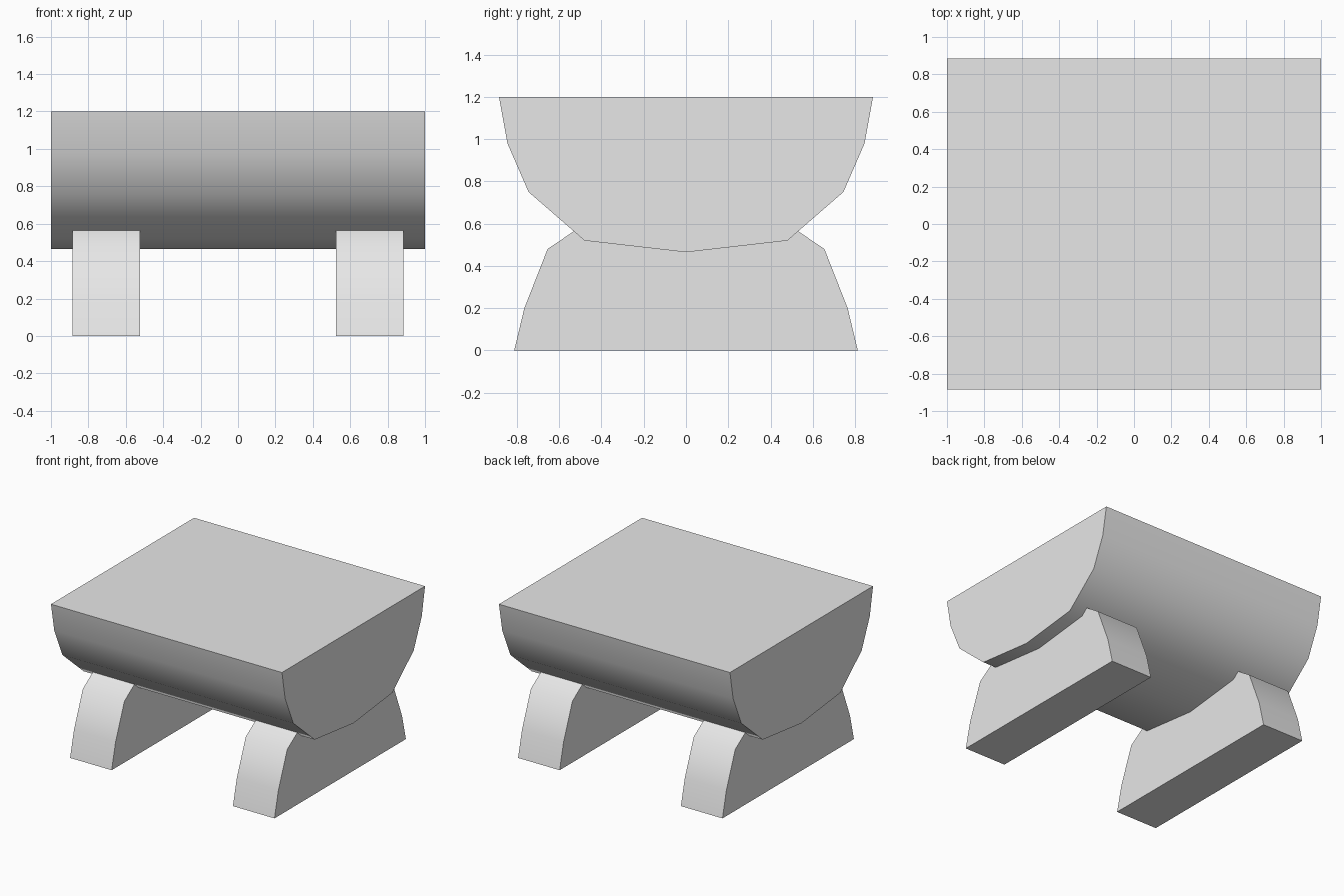
import bpy
import bmesh
import math

cube = bpy.data.objects.get("Cube")
if cube:
    bpy.data.objects.remove(cube, do_unlink=True)

GREY = (0.8, 0.8, 0.8, 1.0)
grey = bpy.data.materials.new("light grey")
grey.use_nodes = True
grey.diffuse_color = GREY
grey.node_tree.nodes["Principled BSDF"].inputs["Base Color"].default_value = GREY


def extruded_part(name, half_profile, x_min, x_max):
    """Mirror a (y, z) half profile across y = 0 and extrude it along x."""
    mirrored = [(-y, z) for y, z in reversed(half_profile) if y > 0]
    outline = half_profile + mirrored
    bm = bmesh.new()
    face = bm.faces.new([bm.verts.new((x_min, y, z)) for y, z in outline])
    side = bmesh.ops.extrude_face_region(bm, geom=[face], use_keep_orig=True)
    moved = [v for v in side["geom"] if isinstance(v, bmesh.types.BMVert)]
    bmesh.ops.translate(bm, verts=moved, vec=(x_max - x_min, 0, 0))
    bmesh.ops.recalc_face_normals(bm, faces=bm.faces)
    mesh = bpy.data.meshes.new(name)
    bm.to_mesh(mesh)
    bm.free()
    mesh.materials.append(grey)
    obj = bpy.data.objects.new(name, mesh)
    bpy.context.collection.objects.link(obj)
    # Smooth along the curve, sharp at the ends
    bpy.ops.object.select_all(action="DESELECT")
    obj.select_set(True)
    bpy.context.view_layer.objects.active = obj
    bpy.ops.object.shade_smooth_by_angle(angle=math.radians(40))
    return obj


# Half-log seat with a flat top
seat_profile = [(0.885, 1.2), (0.845, 0.98), (0.745, 0.75), (0.48, 0.52), (0, 0.465)]
extruded_part("seat", seat_profile, -1, 1)

# Cradle legs, their tops sunk into the seat
leg_profile = [(0.813, 0), (0.765, 0.2), (0.655, 0.48), (0.5, 0.585), (0, 0.5)]
for name, centre in (("right_leg", -0.705), ("left_leg", 0.705)):
    extruded_part(name, leg_profile, centre - 0.18, centre + 0.18)
